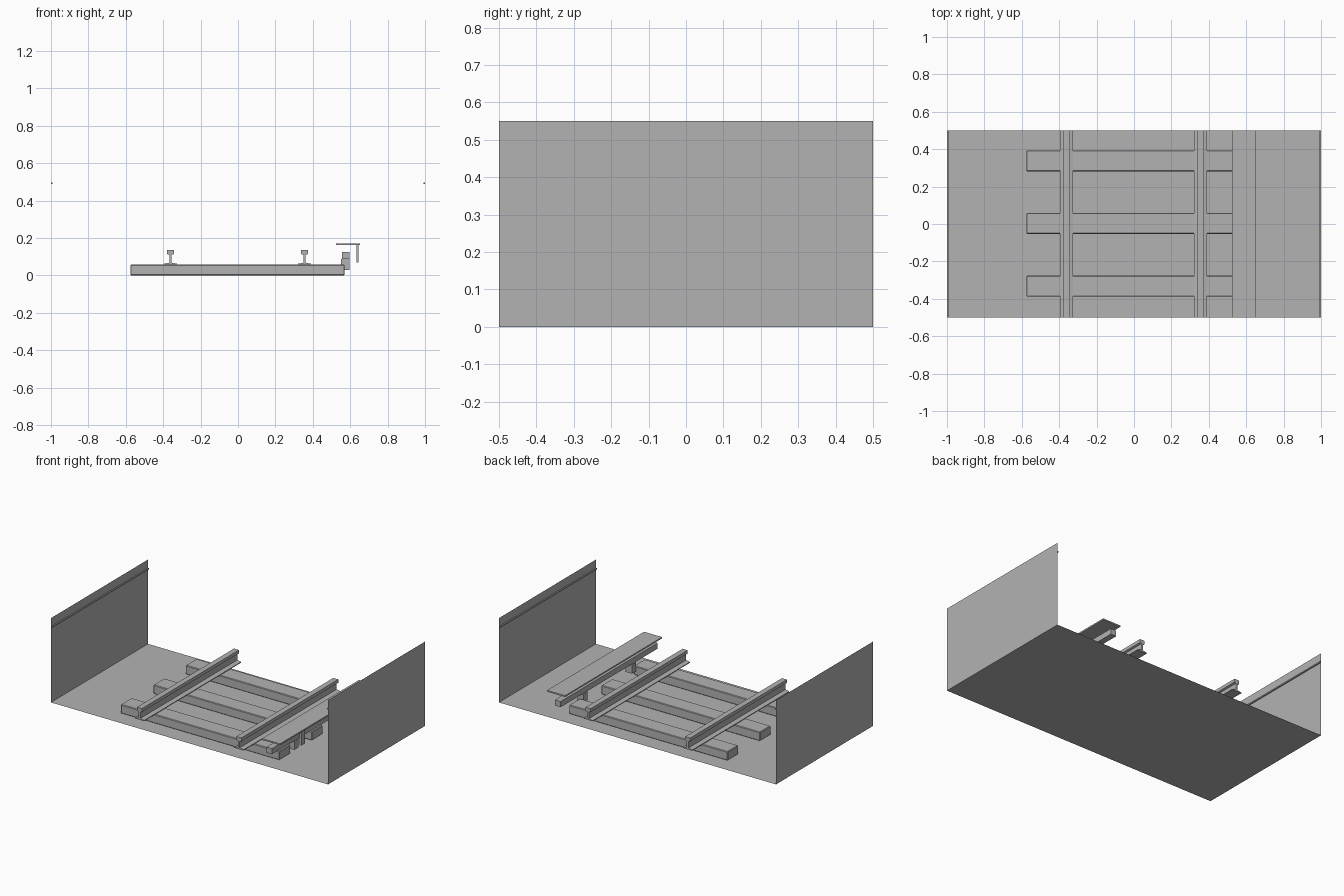
import bpy, bmesh

if "Cube" in bpy.data.objects:
    bpy.data.objects.remove(bpy.data.objects["Cube"])

grey = bpy.data.materials.new("plain_grey")
grey.diffuse_color = (0.45, 0.45, 0.45, 1)
grey.use_nodes = True
grey.node_tree.nodes["Principled BSDF"].inputs["Base Color"].default_value = grey.diffuse_color


def make(name, verts, faces):
    mesh = bpy.data.meshes.new(name)
    mesh.from_pydata(verts, [], faces)
    mesh.materials.append(grey)
    obj = bpy.data.objects.new(name, mesh)
    bpy.context.collection.objects.link(obj)
    return obj


def extrude_profile(name, pts, y0=-0.5, y1=0.5):
    """Extrude a closed x-z outline along y."""
    n = len(pts)
    verts = [(x, y, z) for y in (y0, y1) for x, z in pts]
    faces = [(i, (i + 1) % n, n + (i + 1) % n, n + i) for i in range(n)]
    faces += [tuple(range(n)), tuple(range(n, 2 * n))]
    obj = make(name, verts, faces)
    bm = bmesh.new()
    bm.from_mesh(obj.data)
    bmesh.ops.recalc_face_normals(bm, faces=bm.faces)
    bm.to_mesh(obj.data)
    bm.free()
    return obj


def box(name, x0, x1, y0, y1, z0, z1):
    return extrude_profile(name, [(x0, z0), (x1, z0), (x1, z1), (x0, z1)], y0, y1)


# Track bed and the two thin side walls
make("track_bed", [(-1, -.5, 0), (1, -.5, 0), (1, .5, 0), (-1, .5, 0)], [(0, 1, 2, 3)])
for side, s in (("left", -1), ("right", 1)):
    make(side + "_wall", [(s, -.5, 0), (s, .5, 0), (s, .5, .55), (s, -.5, .55)],
         [(0, 1, 2, 3) if s < 0 else (3, 2, 1, 0)])
    # Narrow ledge near the top of the wall
    a, b = sorted((s, s * 0.992))
    box(side + "_ledge", a, b, -.5, .5, .488, .496)

# Sleepers
for i, y in enumerate((-.332, .003, .337)):
    sleeper = box(f"sleeper_{i + 1}", -.575, .57, y - .056, y + .056, 0, .058)
    bevel = sleeper.modifiers.new("edge", 'BEVEL')
    bevel.width = .004
    bevel.segments = 1

# Running rails: half outline mirrored about the rail centre
half = [(.034, .058), (.034, .063), (.006, .068), (.006, .110),
        (.018, .114), (.018, .136)]
for side, cx in (("left", -.361), ("right", .356)):
    outline = [(cx + x, z) for x, z in half] + [(cx - x, z) for x, z in reversed(half)]
    extrude_profile(side + "_rail", outline)

# Power rail with its cover board
box("power_rail", .555, .595, -.5, .5, .088, .125)
box("cover_board", .523, .653, -.5, .5, .163, .172)

# Supports under the power rail and hangers on the cover board
for i, y in enumerate((-.25, .25)):
    box(f"rail_support_{i + 1}", .55, .597, y - .022, y + .022, .03, .088)
    box(f"cover_hanger_{i + 1}", .633, .645, y - .018, y + .018, .07, .163)
